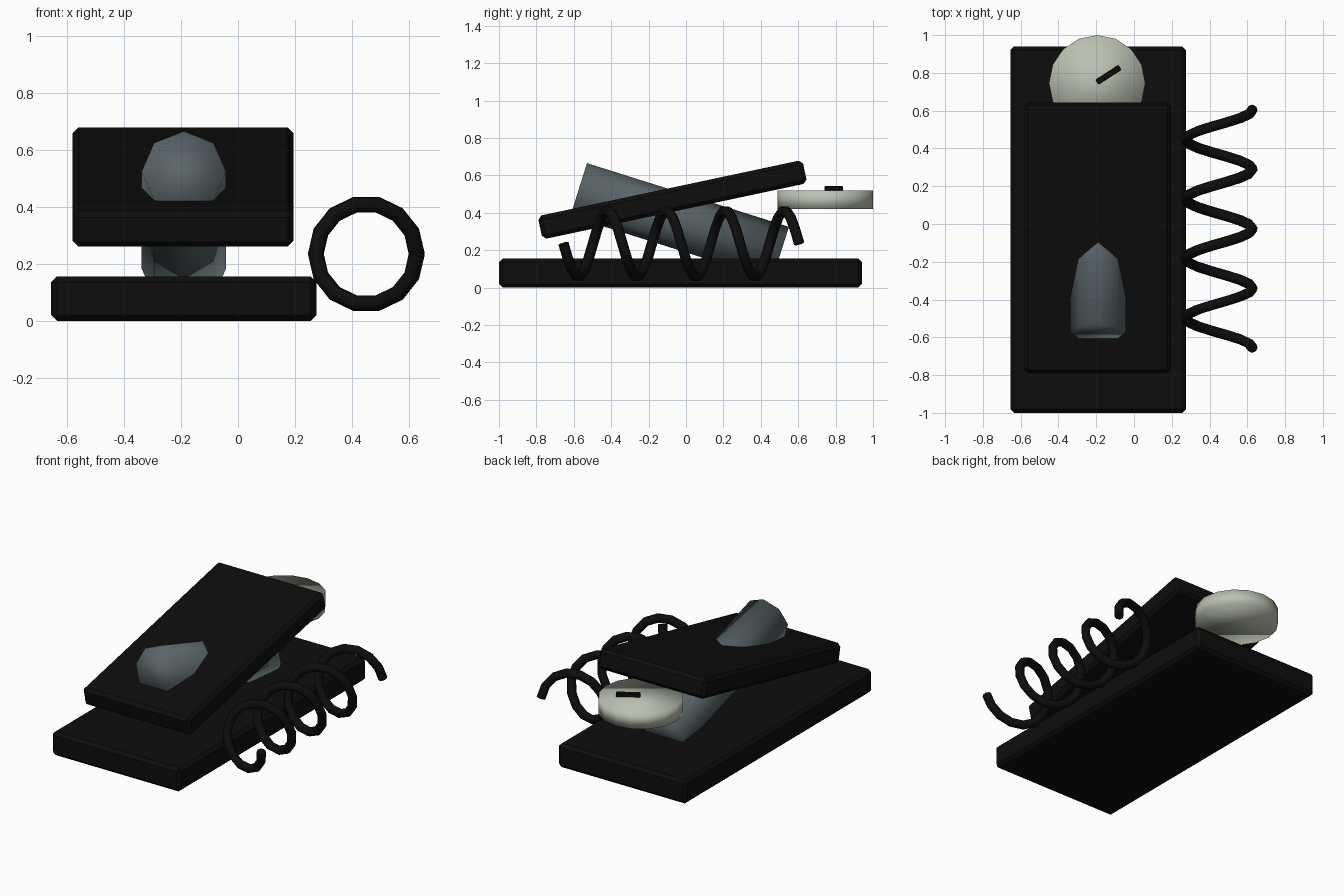
import bpy, math
from math import sin, cos, pi, radians

if "Cube" in bpy.data.objects:
    bpy.data.objects.remove(bpy.data.objects["Cube"])


def material(name, rgb):
    m = bpy.data.materials.new(name)
    m.diffuse_color = (*rgb, 1)
    m.use_nodes = True
    m.node_tree.nodes["Principled BSDF"].inputs["Base Color"].default_value = m.diffuse_color
    return m


BLACK = material("black", (0.004, 0.004, 0.004))
STEEL = material("blue grey", (0.10, 0.13, 0.14))
CREAM = material("pale stone", (0.50, 0.54, 0.44))


def finish(name, mat):
    ob = bpy.context.object
    ob.name = name
    ob.data.materials.append(mat)
    return ob


def box(name, loc, size, rot=(0, 0, 0), bevel=0.02):
    bpy.ops.mesh.primitive_cube_add(size=1, location=loc, rotation=rot)
    ob = finish(name, BLACK)
    ob.scale = size
    bpy.ops.object.transform_apply(location=False, rotation=False, scale=True)
    b = ob.modifiers.new("bevel", 'BEVEL')
    b.width, b.segments = bevel, 1
    return ob


def cylinder(name, mat, sides, r, h, loc, rot=(0, 0, 0)):
    bpy.ops.mesh.primitive_cylinder_add(vertices=sides, radius=r, depth=h,
                                        location=loc, rotation=rot)
    ob = finish(name, mat)
    bpy.ops.object.shade_smooth()
    return ob


# Base slab and tilted upper plate
box("base_slab", (-0.19, -0.03, 0.078), (0.93, 1.94, 0.156))
box("tilted_plate", (-0.1925, -0.0725, 0.47), (0.775, 1.447, 0.127),
    (radians(12), 0, 0))

# Leaning eight-sided rod through the plate, one corner upward
cylinder("leaning_rod", STEEL, 8, 0.148, 1.132, (-0.19, -0.034, 0.354),
         (radians(90 - 17.5), 0, 0))

# Round disc with its slanted bar
cylinder("round_disc", CREAM, 16, 0.255, 0.10, (-0.195, 0.745, 0.47))
box("disc_bar", (-0.135, 0.79, 0.528), (0.145, 0.03, 0.03),
    (0, 0, radians(33)), 0.004)

# Coil spring: four turns of fourteen segments, swept with a round tube
STEPS, TURNS = 14, 4
curve = bpy.data.curves.new("coil_spring", 'CURVE')
curve.dimensions = '3D'
curve.bevel_depth = 0.028
curve.bevel_resolution = 2
curve.use_fill_caps = True
path = curve.splines.new('POLY')
path.points.add(STEPS * TURNS)
for i, p in enumerate(path.points):
    a = 2 * pi * i / STEPS
    p.co = (0.45 + 0.177 * cos(a), -0.655 + 0.315 * i / STEPS,
            0.235 - 0.177 * sin(a), 1)
path.use_smooth = True
curve.materials.append(BLACK)
spring = bpy.data.objects.new("coil_spring", curve)
bpy.context.collection.objects.link(spring)
